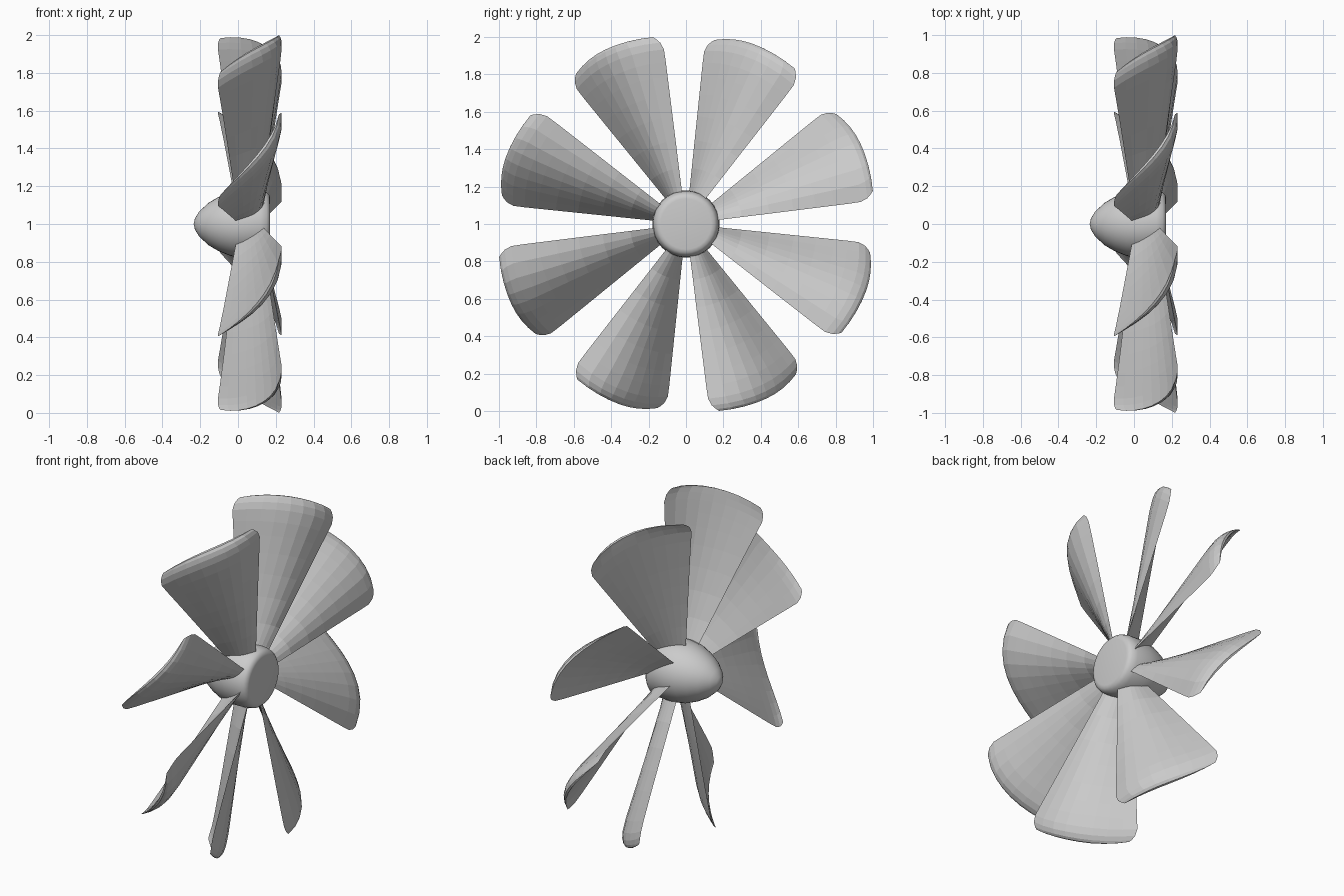
import bpy, bmesh, math

if "Cube" in bpy.data.objects:
    bpy.data.objects.remove(bpy.data.objects["Cube"])

CZ = 1.0      # height of the rotor axis
BLADES = 8
COLS = 8      # facets across a blade


def make_object(name, bm):
    bmesh.ops.remove_doubles(bm, verts=bm.verts, dist=1e-5)
    bmesh.ops.recalc_face_normals(bm, faces=bm.faces)
    mesh = bpy.data.meshes.new(name)
    bm.to_mesh(mesh)
    bm.free()
    ob = bpy.data.objects.new(name, mesh)
    bpy.context.collection.objects.link(ob)
    ob.location = (0, 0, CZ)
    return ob


# Hub: rounded nose towards -x, flat back, spun around the x axis
profile = [(-.235, 0), (-.228, .03), (-.205, .067), (-.155, .113), (-.1, .145),
           (-.04, .169), (.03, .18), (.12, .177), (.152, .168), (.167, .153), (.17, .135), (.17, 0)]
bm = bmesh.new()
verts = [bm.verts.new((x, 0, r)) for x, r in profile]
edges = [bm.edges.new(p) for p in zip(verts, verts[1:])]
bmesh.ops.spin(bm, geom=verts + edges, cent=(0, 0, 0), axis=(1, 0, 0),
               angle=2 * math.pi, steps=32)
hub = make_object("hub", bm)
bpy.context.view_layer.objects.active = hub
hub.select_set(True)
bpy.ops.object.shade_smooth_by_angle(angle=math.radians(40))
hub.select_set(False)

# Blade stations: radius, half angle, half pitch depth along x, thickness
stations = [(r, 16, .075 + .12 * (r - .18), .02 + .04 * (r - .18))
            for r in (.10, .18, .3, .45, .58, .70, .80, .88)]
stations += [(.95, 15.9, .168, .046), (.99, 15, .168, .038),
             (1.015, 13.8, .162, .025), (1.027, 13, .155, .012)]


def blade_point(station, s, bulge):
    r, half, depth, thick = station
    a = math.radians(half * s + .6)
    width = r * math.radians(half)
    # camber: both faces bow towards the back, most near the tip
    camber = .04 * max(0, r - .1) / .9
    # tip arc: the nose-side corner is cut back further than the other
    tip = max(0, (r - .7) / .327)
    r *= 1 - tip * s * s * (.03 if s > 0 else .012)
    off = (camber + bulge * thick) * (1 - s * s) * (1 - .5 * s)
    n = math.hypot(width, depth)
    x = .062 - s * depth + off * width / n
    t = off * depth / n
    # blade points along +z; s grows towards -y
    return (x, -r * math.sin(a) - t * math.cos(a), r * math.cos(a) - t * math.sin(a))


# Blade: hollow on the nose side, convex on the back side
bm = bmesh.new()
rings = []
for st in stations:
    ss = [-1 + 2 * i / COLS for i in range(COLS + 1)]
    ring = [blade_point(st, s, 0) for s in ss]
    ring += [blade_point(st, s, 1) for s in reversed(ss[1:-1])]
    rings.append([bm.verts.new(p) for p in ring])
for a, b in zip(rings, rings[1:]):
    for i in range(len(a)):
        j = (i + 1) % len(a)
        bm.faces.new((a[i], a[j], b[j], b[i]))
bm.faces.new(rings[0])
n = len(rings[-1])
for i in range(COLS):
    loop = [rings[-1][i], rings[-1][i + 1], rings[-1][n - i - 1], rings[-1][(n - i) % n]]
    bm.faces.new(list(dict.fromkeys(loop)))
blade = make_object("blade_1", bm)

# Repeat the blade around the axis
for k in range(BLADES):
    ob = blade if k == 0 else bpy.data.objects.new(f"blade_{k + 1}", blade.data)
    if k:
        bpy.context.collection.objects.link(ob)
        ob.location = (0, 0, CZ)
    ob.rotation_euler = (math.radians(22.5 + 45 * k), 0, 0)
